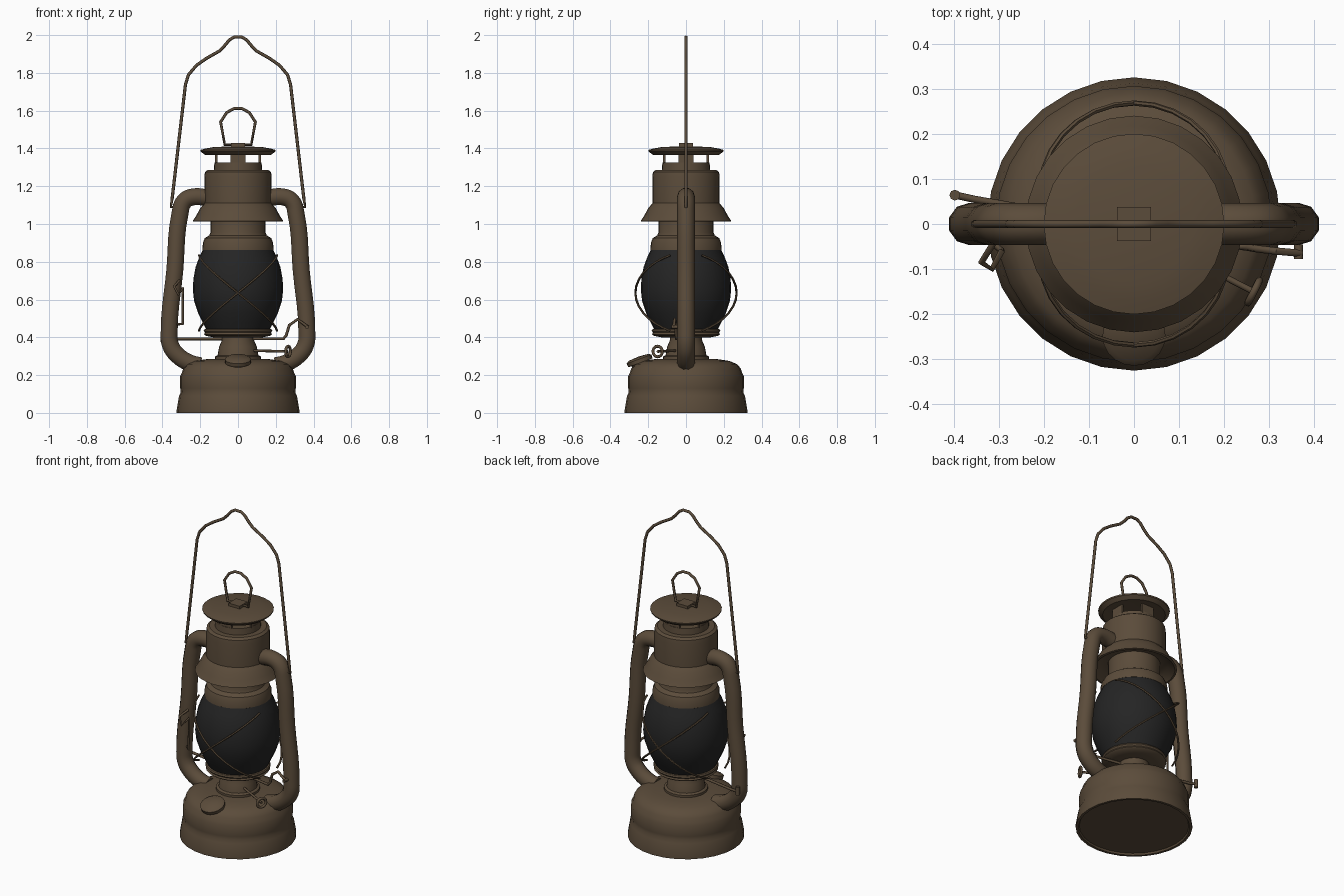
import bpy
import math
from mathutils import Vector

cube = bpy.data.objects.get("Cube")
if cube:
    bpy.data.objects.remove(cube, do_unlink=True)


def material(name, color):
    m = bpy.data.materials.new(name)
    m.use_nodes = True
    m.diffuse_color = (*color, 1)
    bsdf = m.node_tree.nodes["Principled BSDF"]
    bsdf.inputs["Base Color"].default_value = (*color, 1)
    bsdf.inputs["Roughness"].default_value = 0.6
    return m


BROWN = material("aged brown metal", (0.105, 0.072, 0.043))
BLACK = material("smoked black glass", (0.018, 0.018, 0.018))


def finish(obj, mat, angle=35):
    bpy.ops.object.select_all(action='DESELECT')
    obj.select_set(True)
    bpy.context.view_layer.objects.active = obj
    if obj.type == 'CURVE':
        bpy.ops.object.convert(target='MESH')
        obj = bpy.context.view_layer.objects.active
    obj.data.materials.clear()
    obj.data.materials.append(mat)
    bpy.ops.object.shade_smooth_by_angle(angle=math.radians(angle))
    return obj


def lathe(name, profile, mat=BROWN, steps=28):
    """Spin an (r, z) profile, listed from the bottom up, round the z axis."""
    verts, faces, rings = [], [], []
    for r, z in profile:
        start = len(verts)
        if r == 0:
            verts.append((0, 0, z))
            rings.append([start] * steps)
        else:
            for i in range(steps):
                a = math.tau * i / steps
                verts.append((r * math.cos(a), r * math.sin(a), z))
            rings.append(list(range(start, start + steps)))
    for low, high in zip(rings, rings[1:]):
        for i in range(steps):
            j = (i + 1) % steps
            face = dict.fromkeys((low[i], low[j], high[j], high[i]))
            faces.append(list(face))
    mesh = bpy.data.meshes.new(name)
    mesh.from_pydata(verts, [], faces)
    obj = bpy.data.objects.new(name, mesh)
    bpy.context.collection.objects.link(obj)
    return finish(obj, mat)


def tube(name, points, radius, smooth=False, closed=False, sides=2):
    """Round bar along a path."""
    curve = bpy.data.curves.new(name, 'CURVE')
    curve.dimensions = '3D'
    curve.bevel_depth = radius
    curve.bevel_resolution = sides
    curve.use_fill_caps = True
    if smooth:
        s = curve.splines.new('BEZIER')
        s.bezier_points.add(len(points) - 1)
        s.resolution_u = 5
        for bp, p in zip(s.bezier_points, points):
            bp.co = p
            bp.handle_left_type = bp.handle_right_type = 'AUTO'
    else:
        s = curve.splines.new('POLY')
        s.points.add(len(points) - 1)
        for sp, p in zip(s.points, points):
            sp.co = (*p, 1)
    s.use_cyclic_u = closed
    obj = bpy.data.objects.new(name, curve)
    bpy.context.collection.objects.link(obj)
    return finish(obj, BROWN, 50)


def box(name, location, size, turn=0):
    bpy.ops.mesh.primitive_cube_add(size=1, location=location, rotation=(0, 0, turn))
    obj = bpy.context.object
    obj.name = name
    obj.scale = size
    return finish(obj, BROWN)


# Fuel tank and burner
lathe("fuel_tank", [(0, 0.01), (0.305, 0.01), (0.31, 0), (0.325, 0), (0.325, 0.015),
                    (0.312, 0.09), (0.303, 0.11), (0.306, 0.13), (0.306, 0.195),
                    (0.298, 0.21), (0.29, 0.235), (0.27, 0.258), (0.23, 0.275),
                    (0.17, 0.284), (0, 0.286)])
lathe("burner", [(0.122, 0.28), (0.122, 0.298), (0.108, 0.305), (0.1, 0.35),
                 (0.085, 0.385), (0.085, 0.405)])
lathe("globe_plate", [(0, 0.4), (0.13, 0.4), (0.17, 0.408), (0.18, 0.416), (0.175, 0.425),
                      (0.182, 0.434), (0.178, 0.442), (0.16, 0.448), (0, 0.448)])

# Glass globe
lathe("glass_globe", [(0.168, 0.44), (0.188, 0.48), (0.212, 0.53), (0.232, 0.59),
                      (0.239, 0.65), (0.236, 0.71), (0.225, 0.77), (0.207, 0.82),
                      (0.184, 0.868)], BLACK)

# Chimney, hood and vented cap
lathe("globe_collar", [(0, 0.86), (0.18, 0.857), (0.188, 0.862), (0.186, 0.9), (0.176, 0.925),
                       (0.152, 0.94), (0.146, 0.955), (0.146, 1.05)])
lathe("chimney_hood", [(0.146, 1.05), (0.19, 1.045), (0.228, 1.012), (0.24, 1.015),
                       (0.218, 1.05), (0.2, 1.085), (0.186, 1.1), (0.178, 1.11),
                       (0.178, 1.25), (0.175, 1.275), (0.16, 1.286), (0, 1.288)])
lathe("vent_neck", [(0.112, 1.28), (0.128, 1.285), (0.125, 1.325), (0.118, 1.325), (0, 1.32)])
for i in range(4):
    a = i * math.pi / 2
    box("vent_post", (0.115 * math.cos(a), 0.115 * math.sin(a), 1.35),
        (0.012, 0.08, 0.065), a)
lathe("cap", [(0, 1.373), (0.125, 1.373), (0.175, 1.366), (0.198, 1.384), (0.2, 1.392),
              (0.17, 1.4), (0.13, 1.407), (0, 1.413)])
box("cap_bracket", (0, 0, 1.418), (0.075, 0.075, 0.02))

# Ring on the cap
tube("cap_ring", [(0.07, 0, 1.42), (0.092, 0, 1.54), (0.06, 0, 1.59), (0.02, 0, 1.612),
                  (-0.02, 0, 1.612), (-0.06, 0, 1.59), (-0.092, 0, 1.54),
                  (-0.07, 0, 1.42)], 0.008, closed=True)

# Side tubes
for side, label in ((1, "left"), (-1, "right")):
    path = [(0.15, 1.137), (0.24, 1.143), (0.285, 1.12), (0.308, 1.05), (0.335, 0.75),
            (0.364, 0.44), (0.358, 0.36), (0.32, 0.305), (0.25, 0.262), (0.2, 0.25)]
    tube(label + "_side_tube", [(side * x, 0, z) for x, z in path], 0.047,
         smooth=True, sides=3)

# Carrying handle, one half mirrored to the other
half = [(0.31, 1.095), (0.355, 1.09), (0.348, 1.14), (0.278, 1.74), (0.262, 1.79),
        (0.22, 1.84), (0.17, 1.875), (0.1, 1.915), (0.07, 1.945), (0.045, 1.975), (0.02, 1.99)]
handle = [(x, 0, z) for x, z in half] + [(-x, 0, z) for x, z in reversed(half)]
tube("carrying_handle", handle, 0.0085)

# Crossed guard wires, front and back
for face, label in ((-1, "front"), (1, "back")):
    for slope in (1, -1):
        pts = []
        for i in range(15):
            t = -1 + 2 * i / 14
            a = t * math.radians(68)
            r = 0.268 - 0.045 * t * t
            pts.append((r * math.sin(a), face * r * math.cos(a),
                        0.635 + slope * 0.2 * math.sin(a) / math.sin(math.radians(68))))
        tube(label + "_guard_wire", pts, 0.006, sides=1)

# Globe lifting lever
tube("lift_lever", [(-0.4, 0.065, 0.4), (-0.355, 0.055, 0.392), (0.24, -0.05, 0.392),
                    (0.255, -0.052, 0.41), (0.272, -0.055, 0.465), (0.315, -0.06, 0.495),
                    (0.37, -0.065, 0.455)], 0.008)
tube("lift_lever_stop", [(-0.397, 0.064, 0.375), (-0.397, 0.064, 0.425)], 0.012)
tube("lift_lever_grip", [(0.365, -0.045, 0.455), (0.365, -0.078, 0.455)], 0.01)

# Wire latch beside the right tube
tube("side_latch", [(-0.31, -0.04, 0.7), (-0.338, -0.085, 0.67), (-0.315, -0.1, 0.625),
                    (-0.293, -0.06, 0.66), (-0.293, -0.06, 0.47),
                    (-0.32, -0.035, 0.47)], 0.007)

# Wick knob
start, end = Vector((0.07, -0.05, 0.33)), Vector((0.265, -0.15, 0.325))
tube("wick_rod", [start, end], 0.007)
bpy.ops.mesh.primitive_torus_add(major_radius=0.028, minor_radius=0.008, major_segments=16,
                                 minor_segments=8, location=end)
bpy.context.object.name = "wick_knob"
bpy.context.object.rotation_euler = (end - start).to_track_quat('Z', 'Y').to_euler()
finish(bpy.context.object, BROWN, 60)

# Filler cap, tilted to the front
filler = lathe("filler_cap", [(0, -0.05), (0.05, -0.05), (0.05, -0.012), (0.068, -0.01),
                              (0.07, 0.01), (0.055, 0.02), (0, 0.024)], steps=20)
filler.location = (0, -0.245, 0.275)
filler.rotation_euler = (math.radians(20), 0, 0)
